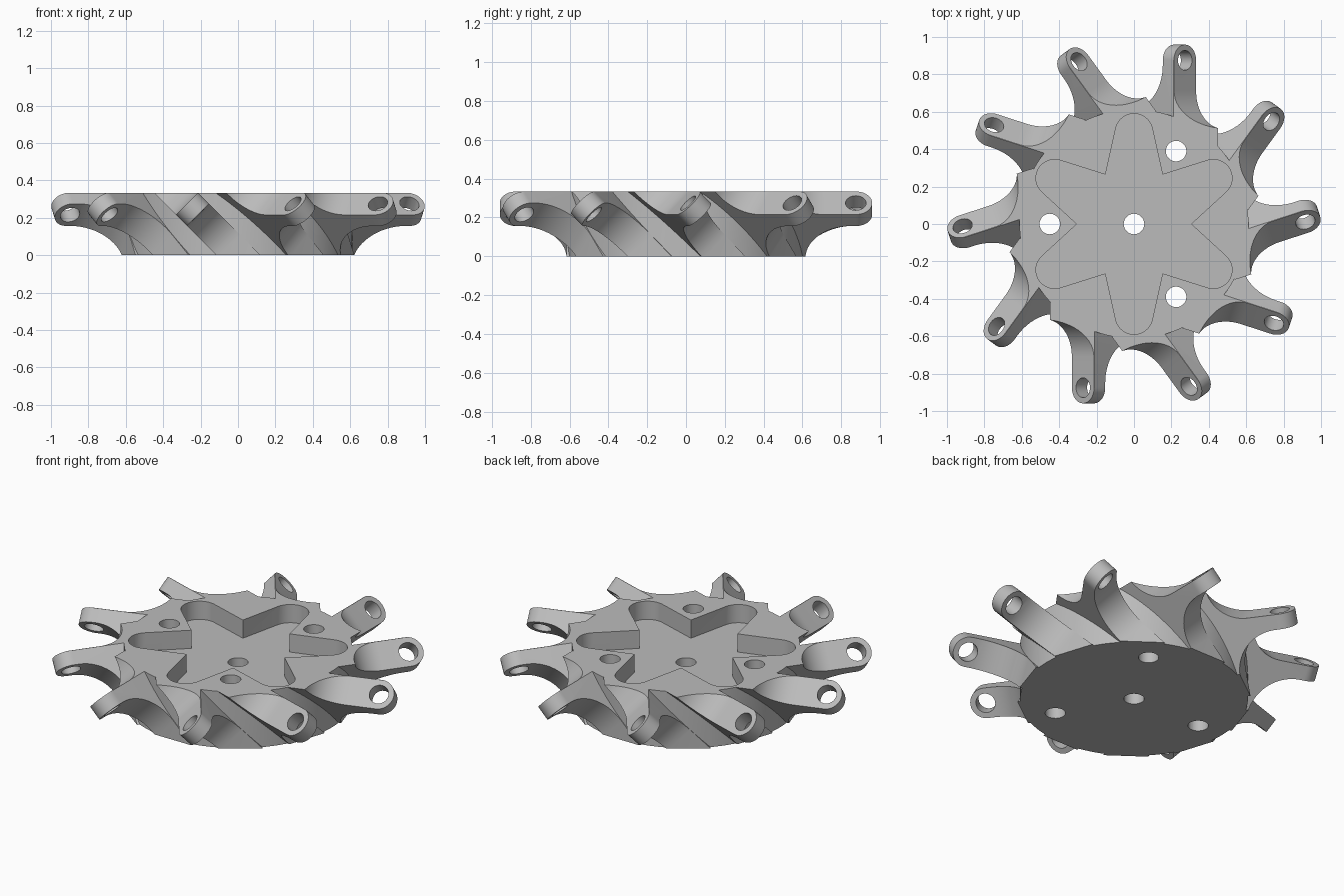
import bpy, bmesh, math
from math import cos, sin, pi, radians
from mathutils import Matrix, Vector

if "Cube" in bpy.data.objects:
    bpy.data.objects.remove(bpy.data.objects["Cube"], do_unlink=True)

HEIGHT, HUB_R = 0.333, 0.612
ARMS = 10
ARM_X, ARM_Z = 0.243, 0.245       # arm axis offset from centre, and height
HALF_W, HALF_T = 0.084, 0.042     # arm half width and half thickness
EYE = 0.875                       # distance of the eyelet along the arm

grey = bpy.data.materials.new("machined grey")
grey.use_nodes = True
colour = (0.5, 0.5, 0.5, 1)
grey.diffuse_color = colour
grey.node_tree.nodes["Principled BSDF"].inputs["Base Color"].default_value = colour


def arc(cx, cy, r, start, end, n):
    """Points on an arc, angles in degrees."""
    angles = [radians(start + (end - start) * i / n) for i in range(n + 1)]
    return [(cx + r * cos(a), cy + r * sin(a)) for a in angles]


def prism(name, points, low, high, matrix=Matrix()):
    """Extrude a closed outline between two heights."""
    bm = bmesh.new()
    face = bm.faces.new([bm.verts.new((x, y, low)) for x, y in points])
    side = bmesh.ops.extrude_face_region(bm, geom=[face])["geom"]
    moved = [v for v in side if isinstance(v, bmesh.types.BMVert)]
    bmesh.ops.translate(bm, verts=moved, vec=(0, 0, high - low))
    bmesh.ops.transform(bm, matrix=matrix, verts=bm.verts)
    bmesh.ops.recalc_face_normals(bm, faces=bm.faces)
    mesh = bpy.data.meshes.new(name)
    bm.to_mesh(mesh)
    bm.free()
    mesh.materials.append(grey)
    obj = bpy.data.objects.new(name, mesh)
    bpy.context.collection.objects.link(obj)
    return obj


def disc(name, x, y, r, low, high, n=32):
    return prism(name, arc(x, y, r, 0, 360, n)[:-1], low, high)


def combine(obj, other, operation):
    """Apply a boolean and discard the second shape."""
    mod = obj.modifiers.new("cut", "BOOLEAN")
    mod.object, mod.operation, mod.solver = other, operation, "EXACT"
    bpy.context.view_layer.objects.active = obj
    bpy.ops.object.modifier_apply(modifier=mod.name)
    bpy.data.objects.remove(other, do_unlink=True)


# Arm profile: thin at the tip, flaring above and below into the hub
lower, upper = 0.235, 0.2
profile = [(0.42, -0.6), (0.615, -0.6)]
profile += arc(0.85, -HALF_T - lower, lower, 180, 90, 14)
profile += [(1.1, -HALF_T), (1.1, HALF_T)]
profile += arc(0.71, HALF_T + upper, upper, 270, 180, 14)
profile += [(0.51, 0.5), (0.42, 0.5)]
arm = prism("arm", profile, -0.2, 0.2, Matrix.Rotation(pi / 2, 4, "X"))

# Rounded tip and eyelet hole
outline = [(0.3, -HALF_W)] + arc(EYE, 0, HALF_W, -90, 90, 20) + [(0.3, HALF_W)]
combine(arm, prism("tip_outline", outline, -1, 1), "INTERSECT")
combine(arm, disc("eyelet", EYE, 0, 0.053, -0.3, 0.3), "DIFFERENCE")

# Lean the arm over and trim it to the hub height
s = math.sqrt(0.5)
lean = Matrix(((0, -s, s, ARM_X), (1, 0, 0, 0), (0, s, s, ARM_Z), (0, 0, 0, 1)))
arm.data.transform(lean)
combine(arm, disc("trim", 0, 0, 2, 0, HEIGHT), "INTERSECT")

# Hub with the arms repeated around it
hub = disc("hub_with_arms", 0, 0, HUB_R, 0, HEIGHT, 120)
for i in range(ARMS):
    copy = bpy.data.objects.new("arm_copy", arm.data.copy())
    bpy.context.collection.objects.link(copy)
    copy.data.transform(Matrix.Rotation(2 * pi * i / ARMS, 4, "Z"))
    combine(hub, copy, "UNION")
bpy.data.objects.remove(arm, do_unlink=True)

# Six-lobed recess in the top
star = []
for i in range(6):
    turn = Matrix.Rotation(radians(30 + 60 * i), 2)
    lobe = [(0.305 * cos(pi / 6), -0.305 * sin(pi / 6))]
    lobe += arc(0.49, 0, 0.1, -76, 76, 16)
    star += [tuple(turn @ Vector(p)) for p in lobe]
combine(hub, prism("recess", star, 0.225, 0.5), "DIFFERENCE")

# Centre bore and three bolt holes
holes = [(0, 0)] + [(0.45 * cos(a), 0.45 * sin(a)) for a in (pi / 3, pi, -pi / 3)]
for x, y in holes:
    combine(hub, disc("bore", x, y, 0.055, -0.1, 0.6), "DIFFERENCE")

bpy.ops.object.select_all(action="DESELECT")
hub.select_set(True)
bpy.context.view_layer.objects.active = hub
bpy.ops.object.shade_smooth_by_angle(angle=radians(25))
